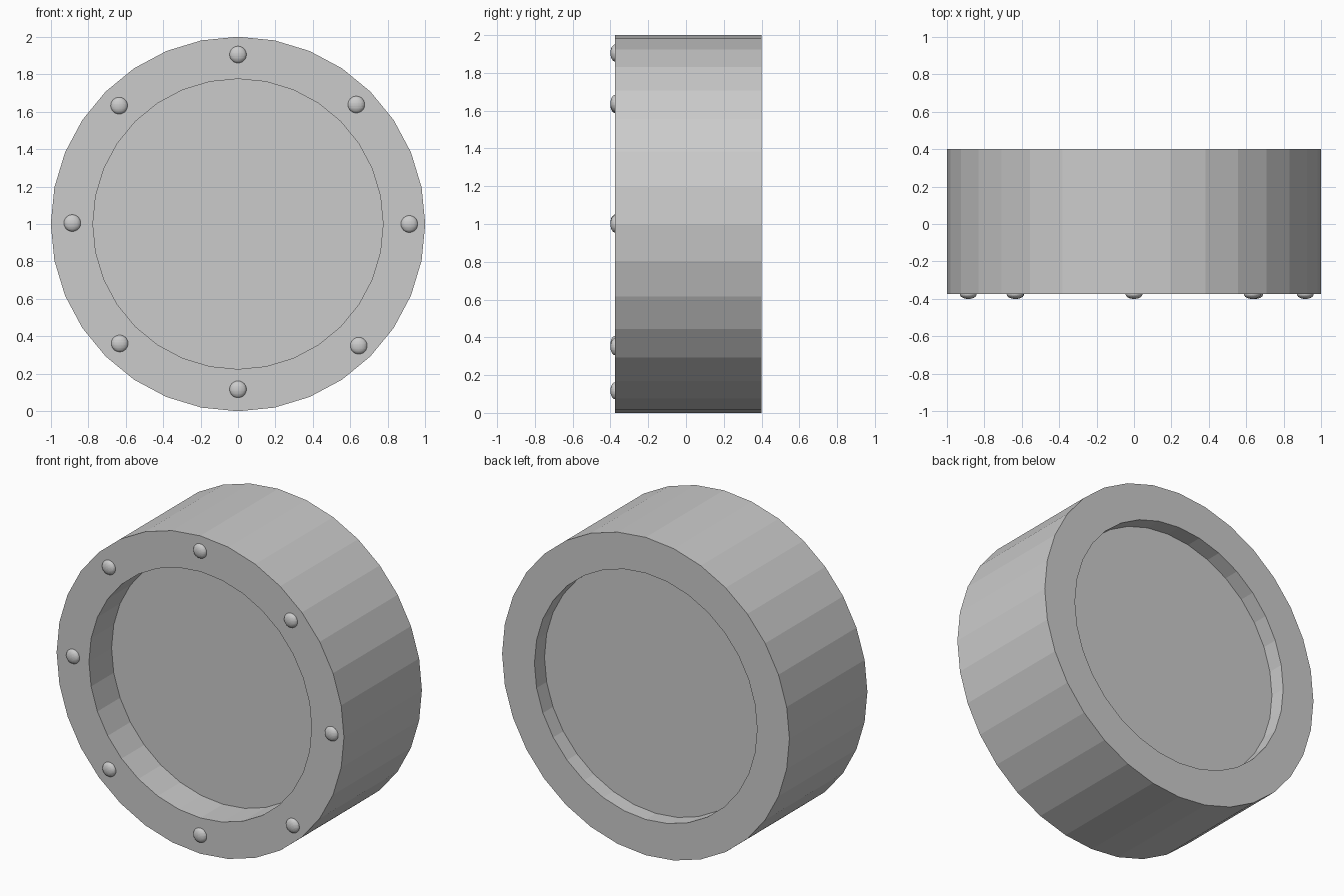
import bpy, bmesh
from math import sin, cos, tau

cube = bpy.data.objects.get("Cube")
if cube:
    bpy.data.objects.remove(cube, do_unlink=True)

SIDES = 32
FRONT, BACK = -0.375, 0.4

grey = bpy.data.materials.new("plain grey")
grey.use_nodes = True
grey.diffuse_color = (0.6, 0.6, 0.6, 1)
grey.node_tree.nodes["Principled BSDF"].inputs["Base Color"].default_value = (0.6, 0.6, 0.6, 1)


def add_object(name, bm):
    bmesh.ops.recalc_face_normals(bm, faces=bm.faces[:])
    mesh = bpy.data.meshes.new(name)
    bm.to_mesh(mesh)
    bm.free()
    mesh.materials.append(grey)
    obj = bpy.data.objects.new(name, mesh)
    bpy.context.collection.objects.link(obj)
    return obj


def lathe(name, profile, closed):
    """Revolve (radius, y) points about the horizontal axis through the centre."""
    bm = bmesh.new()
    rings = [[bm.verts.new((r * sin(tau * i / SIDES), y, 1 + r * cos(tau * i / SIDES)))
              for i in range(SIDES)] for r, y in profile]
    pairs = list(zip(rings, rings[1:]))
    if closed:
        pairs.append((rings[-1], rings[0]))
    else:
        bm.faces.new(rings[0])
        bm.faces.new(rings[-1])
    for a, b in pairs:
        for i in range(SIDES):
            j = (i + 1) % SIDES
            bm.faces.new((a[i], a[j], b[j], b[i]))
    return add_object(name, bm)


# Drum with a deep recess in front and a shallow one behind
INNER = 0.775
lathe("drum_body", [(INNER, -0.15), (INNER, FRONT), (1, FRONT),
                    (1, BACK), (INNER, BACK), (INNER, 0.3)], closed=False)

# Flattened studs round the front rim
studs = [(0, 1.905), (0.632, 1.638), (0.915, 1.0), (0.645, 0.35),
         (0, 0.117), (-0.632, 0.362), (-0.885, 1.005), (-0.635, 1.632)]
for n, (x, z) in enumerate(studs, 1):
    bm = bmesh.new()
    bmesh.ops.create_uvsphere(bm, u_segments=32, v_segments=16, radius=0.045)
    bmesh.ops.scale(bm, vec=(1, 0.56, 1), verts=bm.verts)
    stud = add_object(f"rim_stud_{n}", bm)
    stud.location = (x, FRONT, z)
